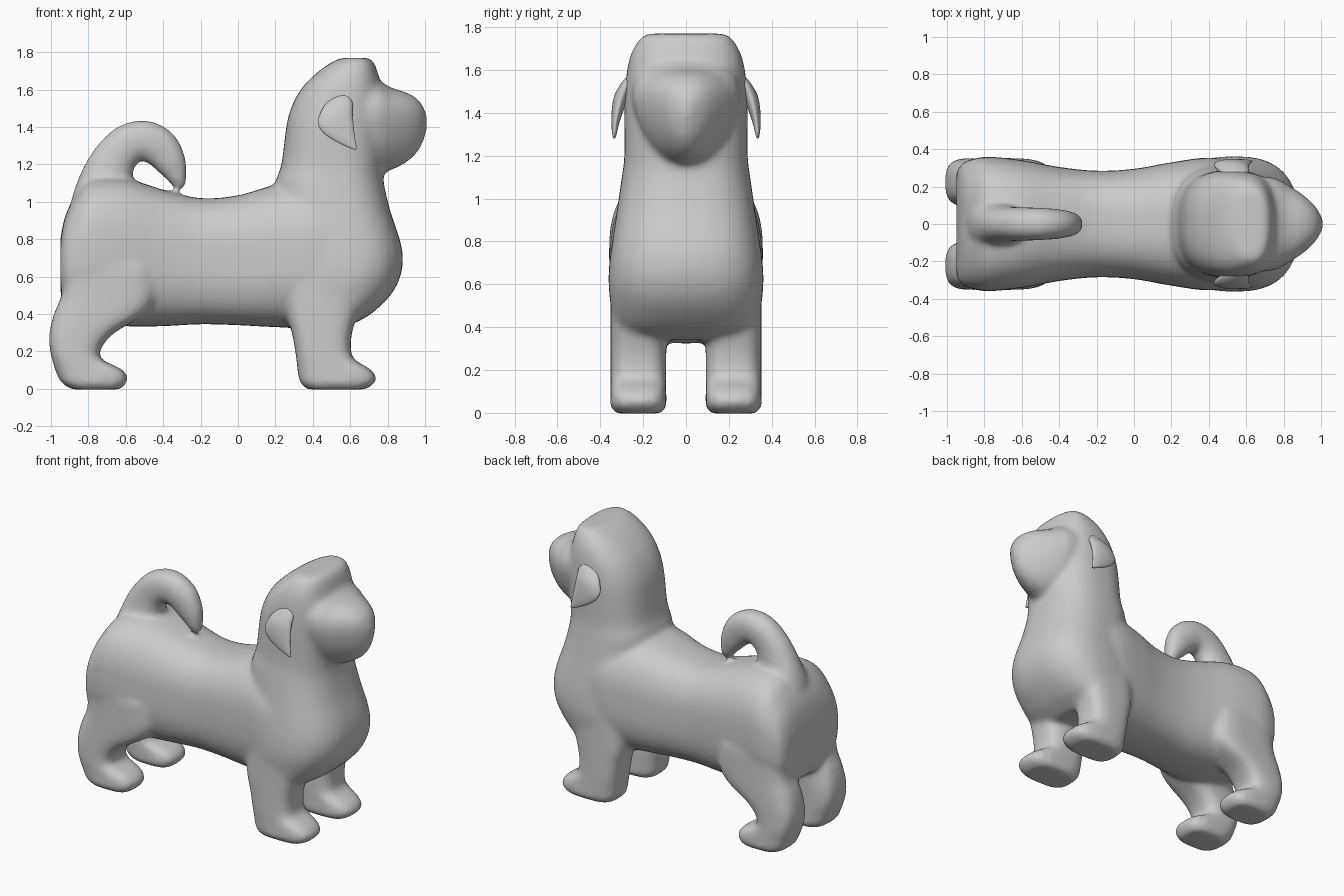
import bpy, bmesh
from math import sin, cos, pi, hypot

if "Cube" in bpy.data.objects:
    bpy.data.objects.remove(bpy.data.objects["Cube"])


def spline(rows, steps=5):
    """Catmull-Rom interpolation of rows of numbers."""
    out = []
    for i in range(len(rows) - 1):
        p0, p1, p2 = rows[max(i - 1, 0)], rows[i], rows[i + 1]
        p3 = rows[min(i + 2, len(rows) - 1)]
        for k in range(steps):
            t = k / steps
            out.append([0.5 * (2 * b + (c - a) * t + (2 * a - 5 * b + 4 * c - d) * t * t
                               + (3 * b - a - 3 * c + d) * t ** 3)
                        for a, b, c, d in zip(p0, p1, p2, p3)])
    return out + [list(rows[-1])]


def oval(power, n=40):
    """Unit superellipse points."""
    e = 2 / power
    def f(v):
        return (abs(v) ** e) * (1 if v > 0 else -1)
    return [(f(cos(2 * pi * i / n)), f(sin(2 * pi * i / n))) for i in range(n)]


def skin(bm, rings):
    """Bridge rings of points into a closed solid."""
    loops = [[bm.verts.new(p) for p in r] for r in rings]
    n = len(loops[0])
    faces = [bm.faces.new((a[i], a[(i + 1) % n], b[(i + 1) % n], b[i]))
             for a, b in zip(loops, loops[1:]) for i in range(n)]
    faces += [bm.faces.new(loops[0]), bm.faces.new(loops[-1])]
    bmesh.ops.recalc_face_normals(bm, faces=faces)


def loft(bm, rows, axis, power=2.5, taper=0.0, side=1):
    """Rows: position, low edge, high edge, half width, centre y."""
    rings = []
    for t, lo, hi, w, yc in spline([(r + (0,))[:5] for r in rows]):
        ring = []
        for u, v in oval(power):
            a = (lo + hi) / 2 + u * (hi - lo) / 2
            y = side * (yc + v * w * (1 + taper * u))
            ring.append((a, y, t) if axis == 'z' else (t, y, a))
        rings.append(ring)
    skin(bm, rings)


def to_object(bm, name):
    me = bpy.data.meshes.new(name)
    bm.to_mesh(me)
    bm.free()
    me.shade_smooth()
    ob = bpy.data.objects.new(name, me)
    bpy.context.collection.objects.link(ob)
    return ob


body = bmesh.new()

# torso, from rump to shoulder
loft(body, [(-0.95, .52, .80, .27), (-0.925, .44, .92, .32), (-0.87, .40, 1.03, .345),
            (-0.78, .37, 1.12, .36), (-0.6, .335, 1.125, .342), (-0.4, .335, 1.065, .305),
            (-0.2, .345, 1.02, .285), (0, .34, 1.035, .295), (.2, .33, 1.09, .33),
            (.4, .33, 1.1, .355), (.6, .42, 1.0, .33)], 'x', 2.7)

# chest, neck and head
loft(body, [(.34, .30, .60, .29), (.40, .26, .71, .335), (.5, .2, .815, .352),
            (.6, .2, .868, .362), (.7, .2, .882, .358), (.8, .2, .865, .345),
            (.95, .2, .815, .322), (1.1, .2, .78, .30), (1.2, .232, .775, .288),
            (1.4, .258, .78, .288), (1.5, .283, .78, .285), (1.6, .335, .77, .275),
            (1.68, .41, .75, .255), (1.74, .49, .73, .22), (1.77, .55, .70, .185)],
     'z', 2.6)

# muzzle, wider at the brow than at the chin
loft(body, [(.6, 1.16, 1.66, .24), (.74, 1.15, 1.65, .235), (.82, 1.17, 1.61, .20),
            (.9, 1.21, 1.585, .15), (.96, 1.265, 1.55, .10), (.99, 1.32, 1.51, .06),
            (1.01, 1.38, 1.46, .025)], 'x', 2.3, taper=.3)

# legs with feet
hind = [(-.003, -.89, -.63), (.03, -.94, -.598), (.07, -.965, -.592), (.11, -.98, -.63),
        (.16, -.995, -.73), (.22, -1.007, -.73), (.3, -1.008, -.66), (.4, -.985, -.50),
        (.5, -.945, -.44), (.65, -.93, -.45)]
front = [(-.003, .37, .68), (.03, .335, .73), (.07, .322, .737), (.11, .317, .70),
         (.16, .312, .62), (.22, .303, .603), (.3, .288, .61), (.4, .265, .635),
         (.6, .27, .68)]
for leg in (hind, front):
    for side in (1, -1):
        rows = [(z, a, b, .105 if z < .01 else .13, .222) for z, a, b in leg]
        loft(body, rows, 'z', 3.2, side=side)

# curled tail: x, z, radius in the curl plane, half width
path = spline([(-.73, .85, .19, .22), (-.725, 1.0, .165, .16), (-.70, 1.13, .14, .11),
               (-.66, 1.23, .118, .093), (-.59, 1.305, .11, .09), (-.5, 1.328, .108, .087),
               (-.415, 1.285, .105, .08), (-.355, 1.2, .083, .068),
               (-.32, 1.12, .05, .05), (-.305, 1.07, .028, .03)])
rings = []
for i, (x, z, r, w) in enumerate(path):
    a, b = path[max(i - 1, 0)], path[min(i + 1, len(path) - 1)]
    dx, dz = b[0] - a[0], b[1] - a[1]
    m = hypot(dx, dz)
    rings.append([(x - dz / m * r * u, w * v, z + dx / m * r * u) for u, v in oval(2.2)])
skin(body, rings)

# fuse everything into one soft skin
ob = to_object(body, "dog_body")
rm = ob.modifiers.new("fuse", 'REMESH')
rm.mode = 'VOXEL'
rm.voxel_size = 0.016
rm.use_smooth_shade = True
sm = ob.modifiers.new("soften", 'SMOOTH')
sm.factor = 0.5
sm.iterations = 14

# hanging ear flaps
for side, label in ((-1, "right"), (1, "left")):
    bm = bmesh.new()
    loft(bm, [(1.57, .53, .59, .015, .262), (1.53, .475, .612, .03, .278),
              (1.48, .442, .613, .035, .300), (1.42, .427, .617, .029, .317),
              (1.37, .455, .622, .021, .327), (1.33, .51, .628, .015, .332),
              (1.30, .57, .633, .01, .334), (1.28, .618, .635, .004, .335)],
         'z', 2.0, side=side)
    to_object(bm, label + "_ear")
